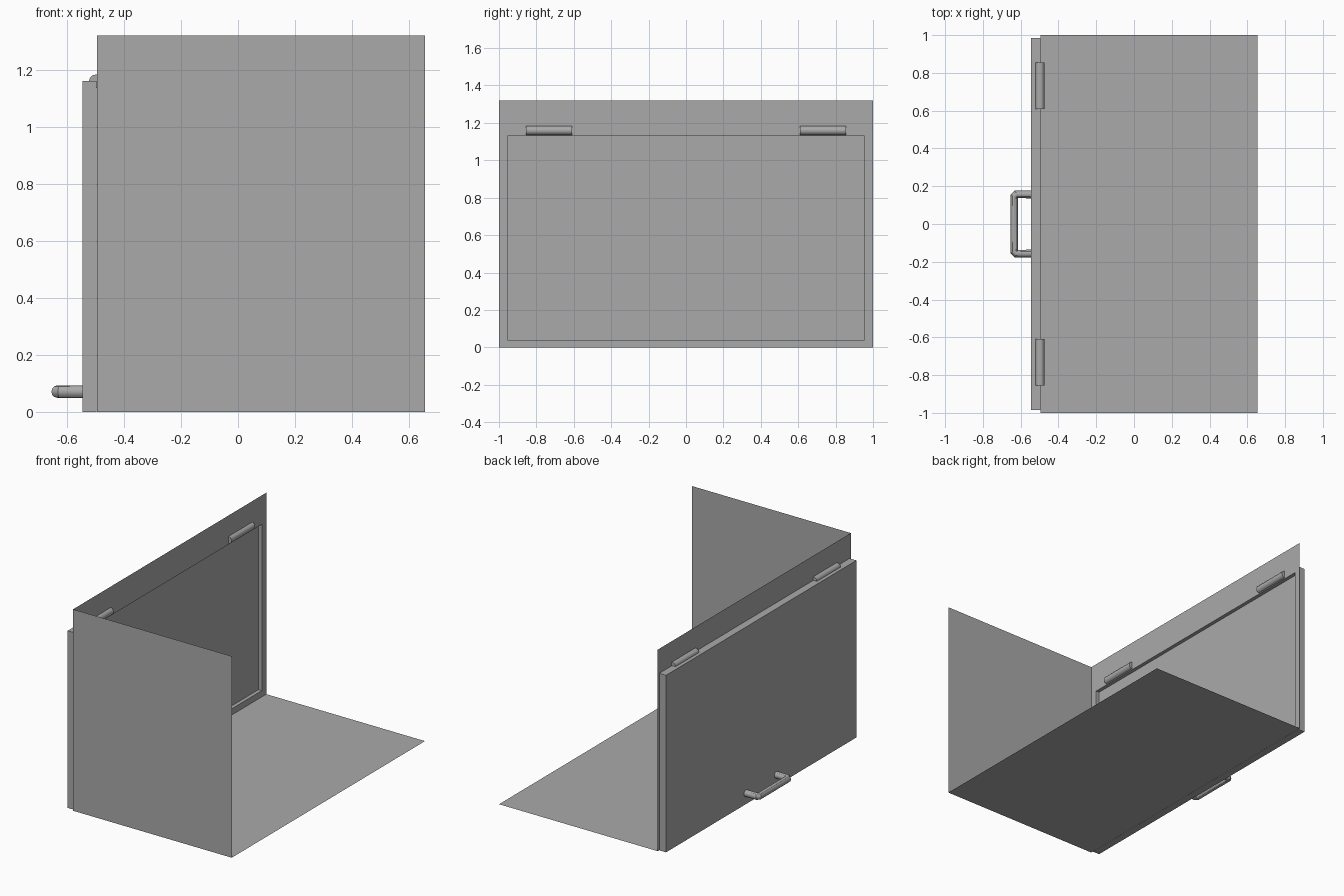
import bpy, bmesh
from mathutils import Matrix

cube = bpy.data.objects.get("Cube")
if cube:
    bpy.data.objects.remove(cube, do_unlink=True)

grey = bpy.data.materials.new("plain grey")
grey.use_nodes = True
colour = (0.4, 0.4, 0.4, 1)
grey.diffuse_color = colour
grey.node_tree.nodes["Principled BSDF"].inputs["Base Color"].default_value = colour

X0, X1, TOP = -0.495, 0.655, 1.32          # room extents
DOOR_OUT, DOOR_TOP, DOOR_HALF = -0.545, 1.16, 0.985
OPEN_HALF, OPEN_LOW, OPEN_TOP = 0.955, 0.04, 1.13


def finish(name, bm):
    mesh = bpy.data.meshes.new(name)
    bm.to_mesh(mesh)
    bm.free()
    obj = bpy.data.objects.new(name, mesh)
    bpy.context.collection.objects.link(obj)
    mesh.materials.append(grey)
    return obj


def sheet(name, corners):
    bm = bmesh.new()
    bm.faces.new([bm.verts.new(c) for c in corners])
    return finish(name, bm)


def rectangle(bm, x, half, low, high):
    return [bm.verts.new((x, y, z)) for y, z in
            ((-half, low), (half, low), (half, high), (-half, high))]


def bridge(bm, a, b):
    for i in range(4):
        j = (i + 1) % 4
        bm.faces.new((a[i], a[j], b[j], b[i]))


# Thin floor and front wall
sheet("floor", [(X0, -1, 0), (X1, -1, 0), (X1, 1, 0), (X0, 1, 0)])
sheet("front_wall", [(X0, -1, 0), (X1, -1, 0), (X1, -1, TOP), (X0, -1, TOP)])

# Side wall with a doorway
bm = bmesh.new()
bridge(bm, rectangle(bm, X0, 1, 0, TOP),
       rectangle(bm, X0, OPEN_HALF, OPEN_LOW, OPEN_TOP))
finish("side_wall", bm)

# Door with a recessed inner panel
bm = bmesh.new()
outer = rectangle(bm, DOOR_OUT, DOOR_HALF, 0, DOOR_TOP)
inner = rectangle(bm, X0 - 0.001, DOOR_HALF, 0, DOOR_TOP)
rim = rectangle(bm, X0 - 0.001, OPEN_HALF, OPEN_LOW, OPEN_TOP)
recess = rectangle(bm, X0 - 0.025, OPEN_HALF, OPEN_LOW, OPEN_TOP)
bm.faces.new(outer)
bm.faces.new(recess)
for a, b in ((outer, inner), (inner, rim), (rim, recess)):
    bridge(bm, a, b)
bmesh.ops.recalc_face_normals(bm, faces=bm.faces)
finish("door", bm)


def smooth(obj):
    bpy.ops.object.select_all(action="DESELECT")
    obj.select_set(True)
    bpy.context.view_layer.objects.active = obj
    bpy.ops.object.shade_smooth_by_angle()


# Hinge barrels
for side, y in (("front", -0.732), ("back", 0.732)):
    bm = bmesh.new()
    bmesh.ops.create_cone(
        bm, cap_ends=True, segments=24, radius1=0.024, radius2=0.024, depth=0.245,
        matrix=Matrix.Translation((-0.498, y, 1.159)) @ Matrix.Rotation(1.5708, 4, "X"))
    smooth(finish(side + "_hinge", bm))

# Tubular pull handle
curve = bpy.data.curves.new("handle", "CURVE")
curve.dimensions = "3D"
curve.bevel_depth = 0.0215
curve.bevel_resolution = 4
half_path = [(-0.53, 0.157), (-0.623, 0.157), (-0.634, 0.146)]
path = half_path + [(x, -y) for x, y in reversed(half_path)]
spline = curve.splines.new("POLY")
spline.points.add(len(path) - 1)
for point, (x, y) in zip(spline.points, path):
    point.co = (x, y, 0.072, 1)
handle = bpy.data.objects.new("handle", curve)
bpy.context.collection.objects.link(handle)
curve.materials.append(grey)
bpy.ops.object.select_all(action="DESELECT")
handle.select_set(True)
bpy.context.view_layer.objects.active = handle
bpy.ops.object.convert(target="MESH")
smooth(bpy.context.object)
